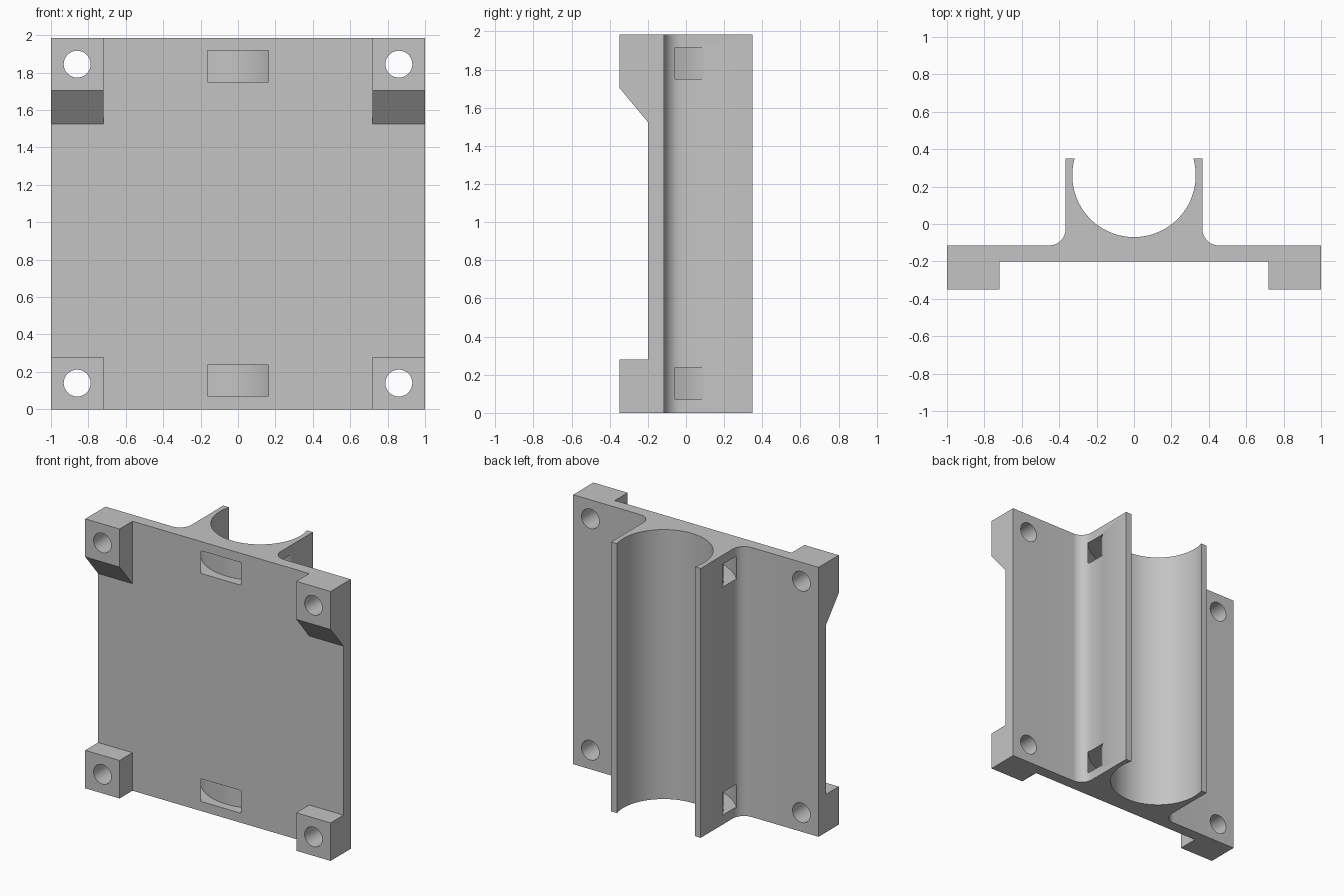
import bpy, bmesh
from math import sin, cos, pi, radians, asin
from mathutils import Matrix, Vector

if "Cube" in bpy.data.objects:
    bpy.data.objects.remove(bpy.data.objects["Cube"], do_unlink=True)

HEIGHT = 1.985
PLATE_FRONT, PLATE_BACK = -0.2, -0.115
PAD_FRONT, WALL_BACK = -0.35, 0.35
WALL_X, FILLET = 0.365, 0.09
BORE_Y, BORE_R = 0.26, 0.33
PAD_X = 0.72

grey = bpy.data.materials.new("plain grey")
grey.use_nodes = True
grey.diffuse_color = (0.55, 0.55, 0.55, 1)
grey.node_tree.nodes["Principled BSDF"].inputs["Base Color"].default_value = grey.diffuse_color


def arc(cx, cy, r, start, end, steps):
    """Points on an arc, angles in radians."""
    angles = [start + (end - start) * i / steps for i in range(steps + 1)]
    return [(cx + r * cos(a), cy + r * sin(a)) for a in angles]


def prism(name, outline, depth, matrix):
    """Extrude a flat outline along its local z, then place it."""
    bm = bmesh.new()
    face = bm.faces.new([bm.verts.new((x, y, 0)) for x, y in outline])
    new = bmesh.ops.extrude_face_region(bm, geom=[face])["geom"]
    bmesh.ops.translate(bm, vec=(0, 0, depth),
                        verts=[v for v in new if isinstance(v, bmesh.types.BMVert)])
    bm.transform(matrix)
    bmesh.ops.recalc_face_normals(bm, faces=bm.faces)
    mesh = bpy.data.meshes.new(name)
    bm.to_mesh(mesh)
    bm.free()
    mesh.materials.append(grey)
    obj = bpy.data.objects.new(name, mesh)
    bpy.context.collection.objects.link(obj)
    return obj


def combine(target, tool, operation):
    """Apply a boolean and discard the tool."""
    mod = target.modifiers.new(operation.lower(), "BOOLEAN")
    mod.operation, mod.solver, mod.object = operation, "EXACT", tool
    bpy.context.view_layer.objects.active = target
    bpy.ops.object.modifier_apply(modifier=mod.name)
    bpy.data.objects.remove(tool, do_unlink=True)


# Plate, filleted walls and open bore as one cross-section
lip = asin((WALL_BACK - BORE_Y) / BORE_R)
right_edge = [(1, PLATE_FRONT), (1, PLATE_BACK)]
right_edge += arc(WALL_X + FILLET, PLATE_BACK + FILLET, FILLET, 1.5 * pi, pi, 12)
right_edge += [(WALL_X, WALL_BACK)]
left_edge = [(-x, y) for x, y in reversed(right_edge)]
bore = arc(0, BORE_Y, BORE_R, lip, -pi - lip, 64)
bracket = prism("tube_bracket", right_edge + bore + left_edge, HEIGHT, Matrix())

# Corner pads, drawn in (y, z); the upper ones have a sloped underside
along_x = Matrix(((0, 0, 1, 0), (1, 0, 0, 0), (0, 1, 0, 0), (0, 0, 0, 1)))
inner = PLATE_FRONT + 0.04
lower_pad = [(PAD_FRONT, 0), (inner, 0), (inner, 0.28), (PAD_FRONT, 0.28)]
upper_pad = [(PAD_FRONT, 1.705), (PLATE_FRONT, 1.525), (inner, 1.525),
             (inner, HEIGHT), (PAD_FRONT, HEIGHT)]
for start in (-1, PAD_X):
    for outline in (lower_pad, upper_pad):
        place = Matrix.Translation((start, 0, 0)) @ along_x
        combine(bracket, prism("corner_pad", outline, 1 - PAD_X, place), "UNION")

# Screw holes through the pads
circle = arc(0, 0, 0.072, 0, 2 * pi, 32)[:-1]
for x in (-0.86, 0.86):
    for z in (0.14, 1.845):
        place = Matrix.Translation((x, 0.1, z)) @ Matrix.Rotation(radians(90), 4, "X")
        combine(bracket, prism("screw_hole", circle, 0.6, place), "DIFFERENCE")

# Curved strap channels passing around the bore
channel = arc(0, BORE_Y, 0.488, -pi, 0, 64) + arc(0, BORE_Y, 0.398, 0, -pi, 64)
for z in (0.07, 1.75):
    place = Matrix.Translation((0, 0, z))
    combine(bracket, prism("strap_channel", channel, 0.167, place), "DIFFERENCE")

# Smooth the curved walls and keep the corners crisp
bpy.ops.object.select_all(action="DESELECT")
bracket.select_set(True)
bpy.context.view_layer.objects.active = bracket
bpy.ops.object.shade_smooth_by_angle(angle=radians(30))
